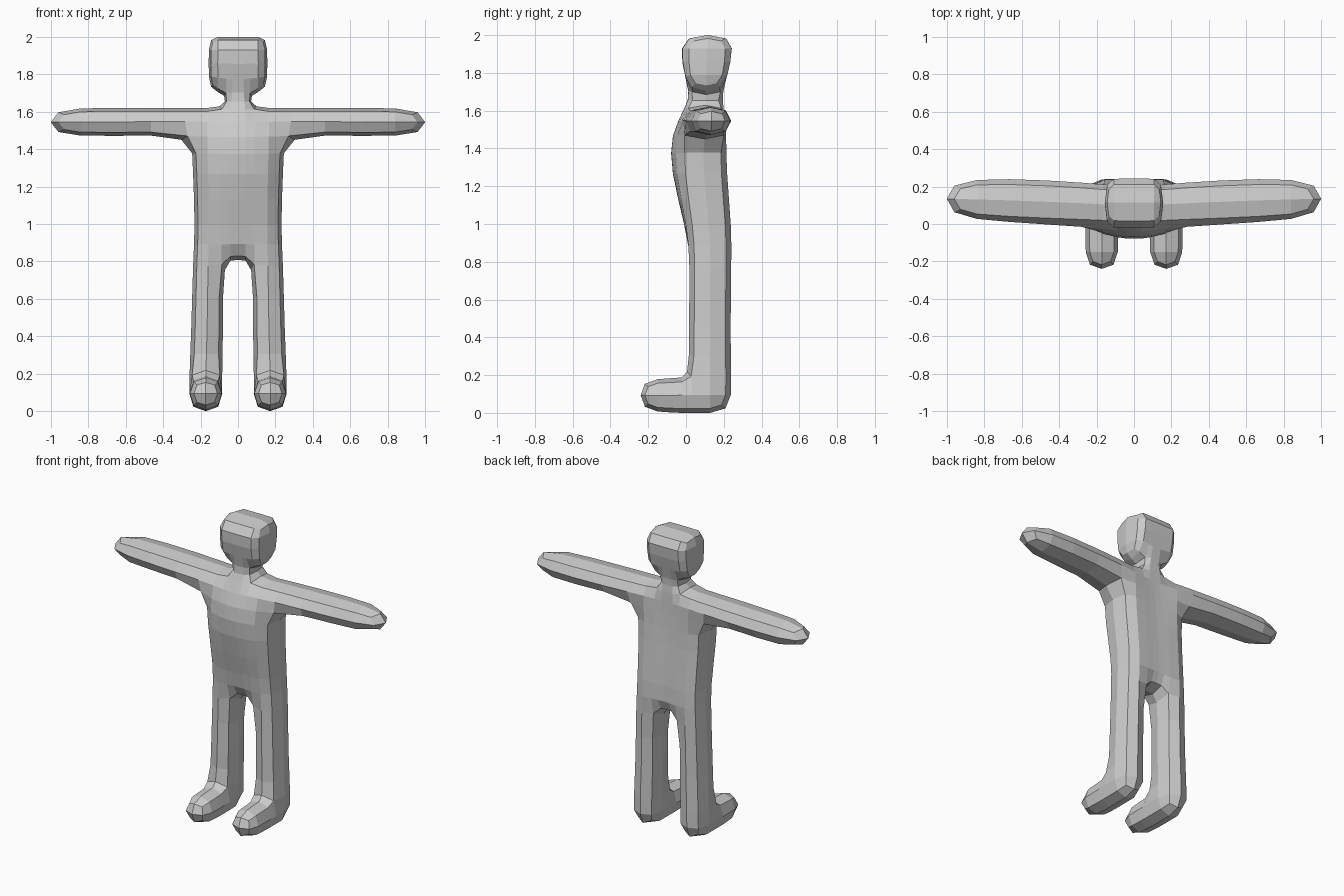
import bpy, bmesh

if "Cube" in bpy.data.objects:
    bpy.data.objects.remove(bpy.data.objects["Cube"])

# Half-body cage laid out in the x-z plane: name -> (x, z, front y, back y)
nodes = {
    # torso rows, from crotch to neck base: centre, inner, outer column
    "c0": (0, .81, .025, .235), "i0": (.08, .80, .02, .24), "o0": (.24, .80, .02, .24),
    "c1": (0, .98, -.005, .235), "i1": (.08, .98, 0, .24), "o1": (.23, .98, .01, .24),
    "c2": (0, 1.28, -.08, .21), "i2": (.08, 1.28, -.075, .215), "o2": (.24, 1.28, -.035, .215),
    "c3": (0, 1.47, -.08, .20), "i3": (.08, 1.47, -.075, .205), "o3": (.25, 1.475, -.03, .22),
    "c4": (0, 1.62, -.005, .20), "i4": (.08, 1.62, 0, .20), "o4": (.25, 1.62, 0, .22),
    # arm
    "m0": (.68, 1.47, .01, .245), "m1": (.68, 1.622, .01, .245),
    "h0": (1, 1.475, .045, .225), "h1": (1, 1.613, .045, .225),
    # neck top and head
    "c5": (0, 1.69, .02, .19), "i5": (.06, 1.69, .025, .19), "o5": (.155, 1.72, .01, .20),
    "c6": (0, 1.86, -.027, .24), "i6": (.06, 1.86, -.027, .24), "o6": (.157, 1.86, -.02, .24),
    "c7": (0, 2.0, -.015, .245), "i7": (.06, 2.0, -.015, .245), "o7": (.155, 2.0, -.01, .24),
    # knee, ankle and sole
    "k0": (.08, .42, .015, .235), "k1": (.25, .42, .015, .235),
    "a0": (.085, .19, .015, .24), "a1": (.26, .19, .015, .24),
    "s0": (.085, 0, .02, .235), "s1": (.26, 0, .02, .235),
}

bm = bmesh.new()
front = {k: bm.verts.new((x, yf, z)) for k, (x, z, yf, yb) in nodes.items()}
back = {k: bm.verts.new((x, yb, z)) for k, (x, z, yf, yb) in nodes.items()}

quads = []
for r in (0, 1, 2, 3, 5, 6):                       # torso and head, two columns
    for p, q in ("ci", "io"):
        quads.append((f"{p}{r}", f"{q}{r}", f"{q}{r+1}", f"{p}{r+1}"))
quads.append(("c4", "i4", "i5", "c5"))             # neck
quads += [("o3", "m0", "m1", "o4"), ("m0", "h0", "h1", "m1")]                        # arm
quads += [("k0", "k1", "o0", "i0"), ("a0", "a1", "k1", "k0"), ("s0", "s1", "a1", "a0")]  # leg

# Thicken the layout: front and back faces, walls on open borders off the mirror plane
directed = {(q[i], q[(i + 1) % 4]) for q in quads for i in range(4)}
for q in quads:
    if q[0] != "s0":
        bm.faces.new([front[k] for k in q])
    bm.faces.new([back[k] for k in reversed(q)])
for a, b in sorted(directed):
    if (b, a) not in directed and (nodes[a][0] > 0 or nodes[b][0] > 0):
        bm.faces.new((front[b], front[a], back[a], back[b]))

# Foot: extend the open ankle front forward in two steps
ring = [front[k] for k in ("s0", "s1", "a1", "a0")]
for y, x0, x1, z0, z1 in ((-.06, .083, .26, 0, .185), (-.24, .09, .255, .015, .172)):
    nxt = [bm.verts.new(p) for p in ((x0, y, z0), (x1, y, z0), (x1, y, z1), (x0, y, z1))]
    for i in range(4):
        j = (i + 1) % 4
        bm.faces.new((ring[i], ring[j], nxt[j], nxt[i]))
    ring = nxt
bm.faces.new(ring)
bmesh.ops.recalc_face_normals(bm, faces=bm.faces)

mesh = bpy.data.meshes.new("figure_body")
bm.to_mesh(mesh)
bm.free()
body = bpy.data.objects.new("figure_body", mesh)
bpy.context.collection.objects.link(body)

# Mirror to the other half, then round once
mirror = body.modifiers.new("mirror", "MIRROR")
mirror.use_clip = True
subsurf = body.modifiers.new("rounding", "SUBSURF")
subsurf.levels = subsurf.render_levels = 1
subsurf.use_limit_surface = False
